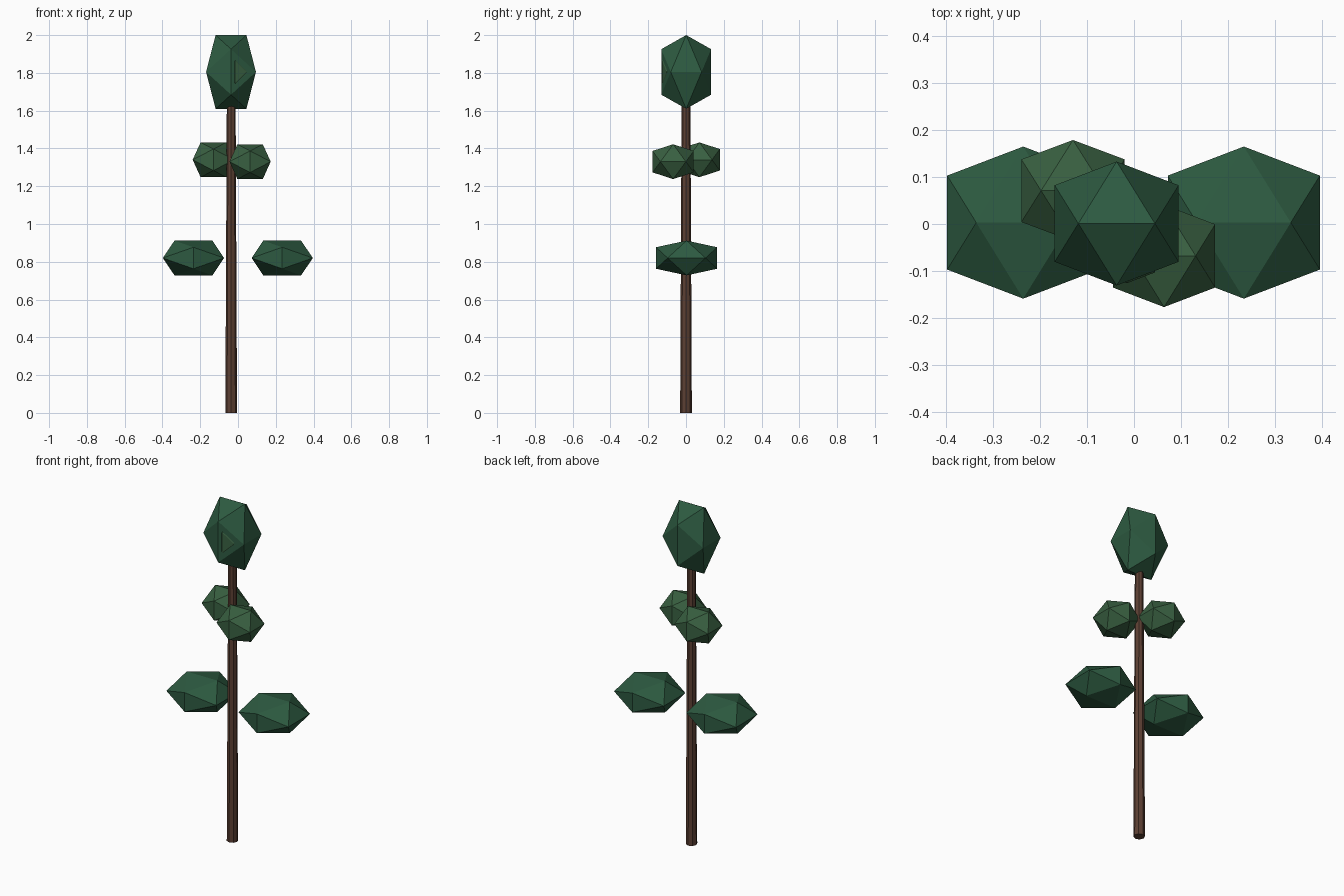
import bpy, bmesh
from mathutils import Matrix
from math import pi

if "Cube" in bpy.data.objects:
    bpy.data.objects.remove(bpy.data.objects["Cube"])

def material(name, col):
    m = bpy.data.materials.new(name)
    m.diffuse_color = (*col, 1)
    m.use_nodes = True
    m.node_tree.nodes["Principled BSDF"].inputs["Base Color"].default_value = m.diffuse_color
    return m

GREEN = material("leaf_green", (0.026, 0.102, 0.052))
LIGHT = material("leaf_light", (0.040, 0.115, 0.052))
BROWN = material("bark", (0.107, 0.051, 0.033))

def finish(bm, name, mat, loc):
    bmesh.ops.recalc_face_normals(bm, faces=bm.faces)
    me = bpy.data.meshes.new(name)
    bm.to_mesh(me)
    bm.free()
    me.materials.append(mat)
    ob = bpy.data.objects.new(name, me)
    ob.location = loc
    bpy.context.collection.objects.link(ob)
    return ob

# Faceted leaf clump: icosahedron with an edge on top, given half extents
def clump(name, loc, half, mat):
    bm = bmesh.new()
    s = 0.618
    for a in (-1, 1):
        for b in (-1, 1):
            for v in ((a * s, 0, b), (0, a, b * s), (a, b * s, 0)):
                bm.verts.new([c * h for c, h in zip(v, half)])
    bmesh.ops.convex_hull(bm, input=bm.verts)
    return finish(bm, name, mat, loc)

# Slim tapered trunk
bm = bmesh.new()
bmesh.ops.create_cone(bm, cap_ends=True, segments=8, radius1=0.031, radius2=0.023,
                      depth=1.7, matrix=Matrix.Translation((0, 0, 0.85)))
finish(bm, "trunk", BROWN, (-0.036, 0, 0))

# Lower pair
for side, x in (("left", -0.236), ("right", 0.234)):
    clump("lower_leaves_" + side, (x, 0.003, 0.82), (0.162, 0.162, 0.092), GREEN)

# Middle pair, set diagonally
clump("middle_leaves_left", (-0.13, 0.071, 1.34), (0.11, 0.108, 0.092), LIGHT)
clump("middle_leaves_right", (0.064, -0.068, 1.33), (0.109, 0.109, 0.092), LIGHT)

# Crown, with a small facet showing through its front
clump("crown", (-0.037, 0.001, 1.805), (0.132, 0.132, 0.195), GREEN)
clump("crown_core", (-0.015, -0.066, 1.805), (0.06, 0.06, 0.094), LIGHT)
